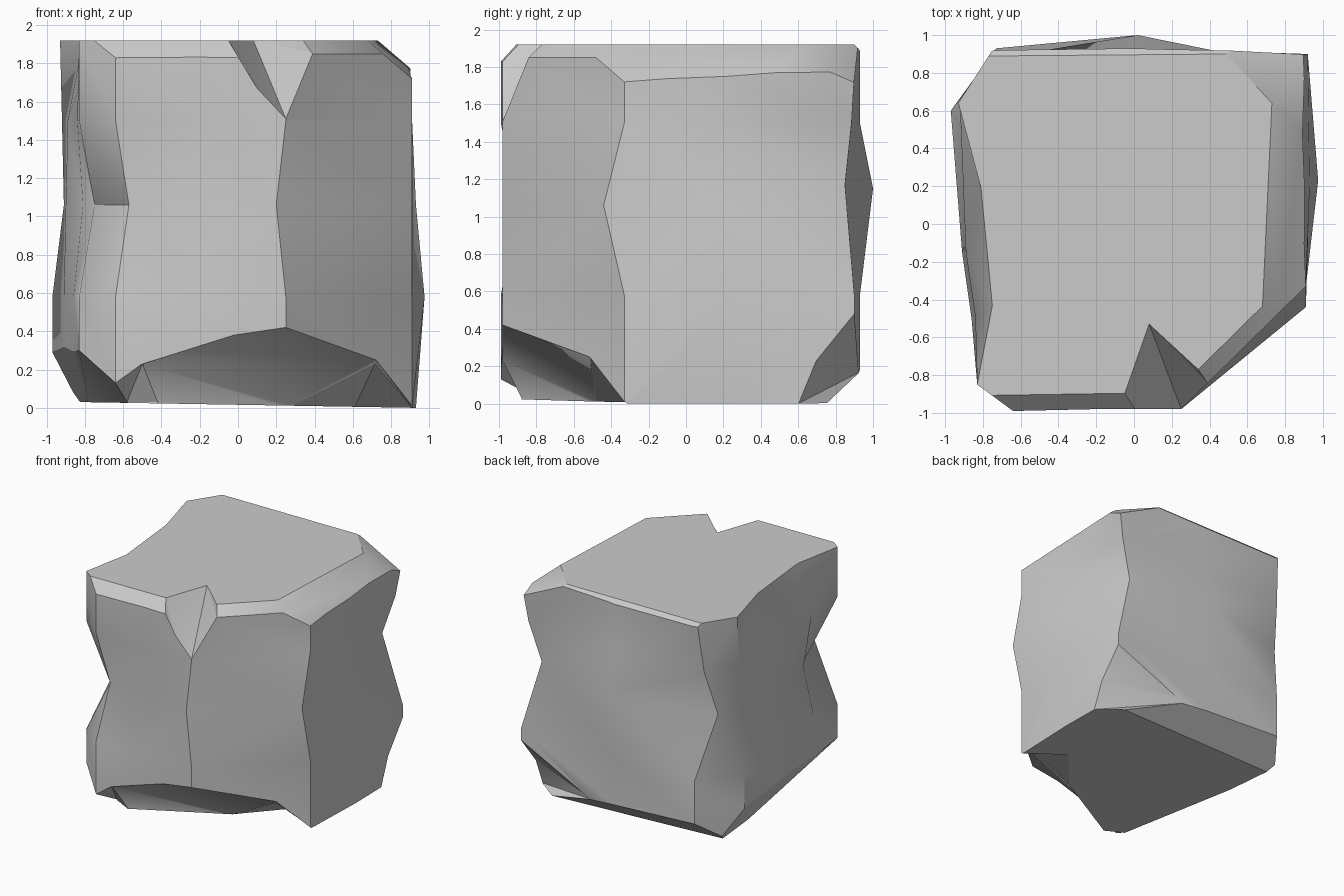
import bpy, bmesh, math
from mathutils import Vector

if "Cube" in bpy.data.objects:
    bpy.data.objects.remove(bpy.data.objects["Cube"])

# Plan outline, counter-clockwise, starting at the front-left chamfer
base = [(-.83, -.85), (-.64, -.99), (-.2, -.98), (.25, -.98), (.91, -.33), (.93, .25),
        (.92, .9), (.02, .93), (-.73, .93), (-.97, .6), (-.91, -.15), (-.86, -.5)]

# Height of each ring, with the outline points that move at that height
levels = [
    (0, {}),
    (.58, {5: (.975, .23)}),
    (1.06, {0: (-.75, -.51), 1: (-.57, -.9), 2: (-.2, -.95), 3: (.2, -.98), 4: (.91, -.44),
            5: (.93, .2), 6: (.76, .85, 1.17), 7: (.02, 1, 1.15), 8: (-.84, .77, 1.12),
            9: (-.91, .5), 10: (-.9, -.12), 11: (-.81, -.42)}),
    (1.5, {5: (.89, .18), 6: (.86, .885), 8: (-.78, .87), 9: (-.92, .6), 10: (-.89, -.15),
           11: (-.84, -.49)}),
    (1.92, {5: (.91, .25), 6: (.93, .91, 1.74), 8: (-.75, .92), 9: (-.93, .64),
            10: (-.81, .19), 11: (-.75, -.43)}),
]

# Flat chips: three points on each cutting plane
chips = [
    ((-.64, -.98, 1.84), (0, -.97, 1.84), (-.3, -.9, 1.92)),      # top front
    ((.39, -.842, 1.85), (.73, -.507, 1.85), (.34, -.77, 1.92)),  # top diagonal
    ((.91, -.34, 1.72), (.73, .64, 1.92), (.68, -.44, 1.92)),     # top right
    ((.48, .91, 1.92), (.73, .64, 1.92), (.92, .91, 1.7)),        # top back corner
    ((-.7, .93, 1.88), (.5, .93, 1.89), (-.7, .89, 1.92)),        # top back
    ((.91, -.31, 0), (.91, .6, 0), (-.83, .73, .03)),             # tilted underside
    ((-.97, .6, .29), (-.83, -.85, .3), (-.83, .73, .03)),        # bottom left
    ((-.64, -.99, .13), (-.83, -.85, .3), (-.58, -.8, .03)),      # bottom front-left
    ((-.73, .93, .22), (.24, .93, .17), (.74, .75, 0)),           # bottom back
]


def make_object(bm, name):
    bmesh.ops.recalc_face_normals(bm, faces=bm.faces)
    mesh = bpy.data.meshes.new(name)
    bm.to_mesh(mesh)
    bm.free()
    ob = bpy.data.objects.new(name, mesh)
    bpy.context.collection.objects.link(ob)
    return ob


def chip(bm, a, b, c):
    """Slice off the side of the plane facing away from the middle."""
    a, b, c = Vector(a), Vector(b), Vector(c)
    n = (b - a).cross(c - a).normalized()
    if n.dot(Vector((0, 0, 1)) - a) > 0:
        n = -n
    bmesh.ops.bisect_plane(bm, geom=bm.verts[:] + bm.edges[:] + bm.faces[:], dist=1e-5,
                           plane_co=a, plane_no=n, clear_outer=True)
    bmesh.ops.holes_fill(bm, edges=[e for e in bm.edges if e.is_boundary], sides=0)


def gouge(ob, points, offsets):
    """Cut out a convex wedge swept outward from its inner points."""
    bm = bmesh.new()
    for off in [(0, 0, 0)] + offsets:
        for p in points:
            bm.verts.new(Vector(p) + Vector(off))
    bmesh.ops.convex_hull(bm, input=bm.verts[:])
    loose = [v for v in bm.verts if not v.link_faces]
    bmesh.ops.delete(bm, geom=loose, context='VERTS')
    cutter = make_object(bm, "gouge_cutter")
    cutter.hide_render = True
    mod = ob.modifiers.new("gouge", 'BOOLEAN')
    mod.operation, mod.solver, mod.object = 'DIFFERENCE', 'EXACT', cutter
    bpy.context.view_layer.objects.active = ob
    bpy.ops.object.modifier_apply(modifier=mod.name)
    bpy.data.objects.remove(cutter)


# Boulder body lofted through the rings
bm = bmesh.new()
rings = [[bm.verts.new((*moved.get(i, p), z)[:3]) for i, p in enumerate(base)]
         for z, moved in levels]
rings[-1][6].co.z = 1.92
n = len(base)
sides = []
for lo, hi in zip(rings, rings[1:]):
    for i in range(n):
        j = (i + 1) % n
        sides.append(bm.faces.new((lo[i], lo[j], hi[j], hi[i])))
bm.faces.new(rings[0][::-1])
bm.faces.new(rings[-1])
bmesh.ops.triangulate(bm, faces=sides)
for planes in chips:
    chip(bm, *planes)
rock = make_object(bm, "square_boulder")

# Notch in the top front edge
gouge(rock, [(-.05, -.9, 1.92), (.08, -.53, 1.92), (.34, -.77, 1.92), (.39, -.842, 1.85),
             (.25, -.98, 1.51), (.1, -.98, 1.67), (0, -.97, 1.85)],
      [(0, -.3, 0), (0, 0, .2), (0, -.3, .2)])
# Undercut along the lower front
gouge(rock, [(.91, -.31, 0), (.28, -.48, .01), (-.42, -.88, .03), (-.5, -.98, .23),
             (-.02, -.98, .38), (.25, -.98, .42), (.72, -.515, .25)],
      [(.3, -.4, 0), (0, 0, -.2), (.3, -.4, -.2)])
# Pit in the underside
gouge(rock, [(.91, -.31, 0), (.61, -.1, .005), (.28, -.48, .01), (.72, -.52, .24)],
      [(0, 0, -.2), (.2, -.3, 0)])
# Small chip at the lower front-left corner
gouge(rock, [(-.64, -.99, .13), (-.5, -.98, .23), (-.42, -.88, .03), (-.58, -.8, .03)],
      [(0, -.3, 0), (0, 0, -.2), (0, -.3, -.2)])
# Broken lower back-right corner
gouge(rock, [(.93, .6, 0), (.74, .75, 0), (.24, .93, .17), (.92, .9, .48), (.94, .69, .23)],
      [(.2, .2, 0), (.2, .2, -.2)])

# Soft dents, crisp chip edges
bpy.ops.object.select_all(action='DESELECT')
rock.select_set(True)
bpy.context.view_layer.objects.active = rock
bpy.ops.object.shade_smooth_by_angle(angle=math.radians(30))
